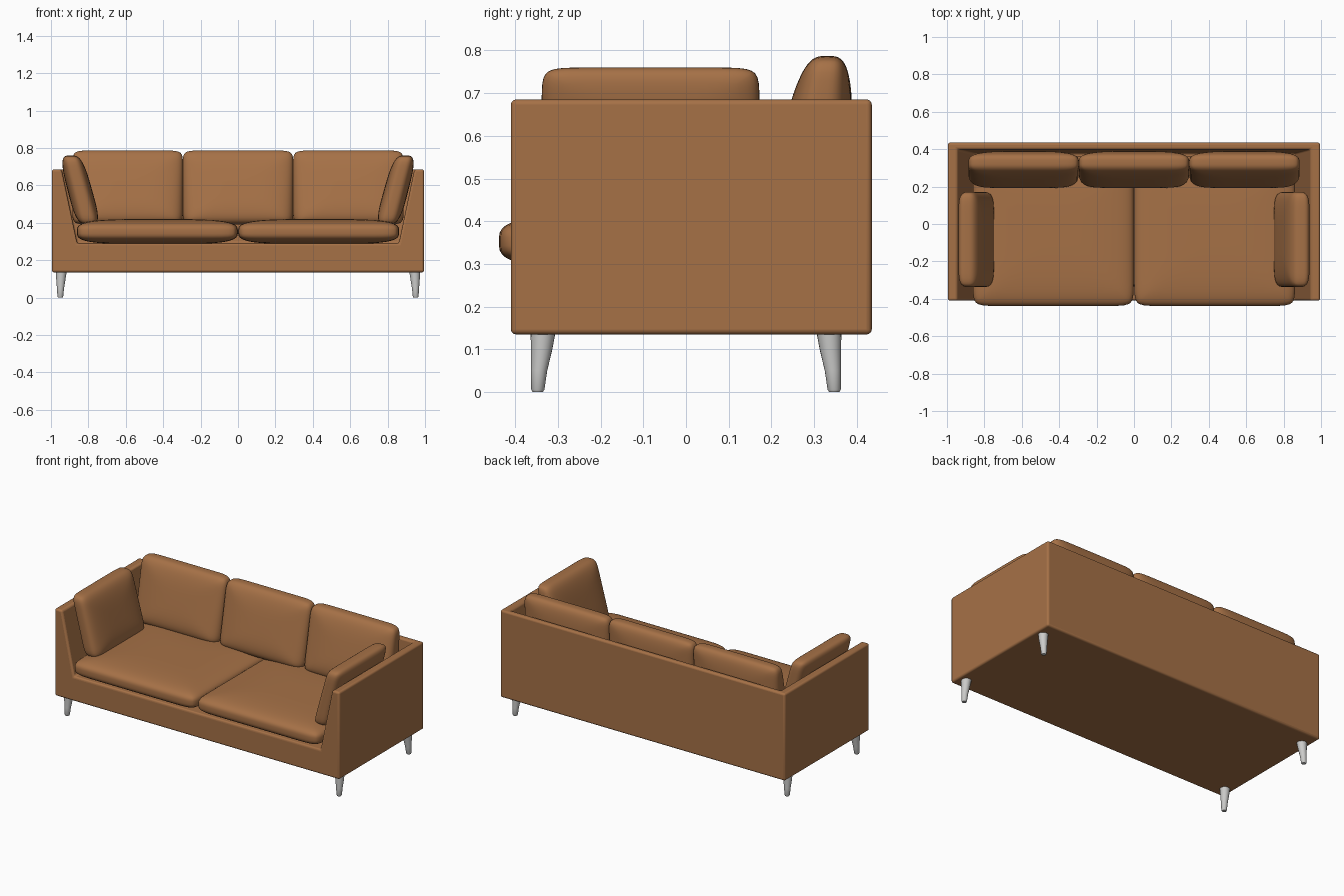
import bpy, bmesh, math

if "Cube" in bpy.data.objects:
    bpy.data.objects.remove(bpy.data.objects["Cube"])


def material(name, rgb):
    m = bpy.data.materials.new(name)
    m.diffuse_color = (*rgb, 1)
    m.use_nodes = True
    m.node_tree.nodes["Principled BSDF"].inputs["Base Color"].default_value = m.diffuse_color
    return m


LEATHER = material("tan leather", (0.38, 0.165, 0.062))
METAL = material("light grey metal", (0.60, 0.60, 0.59))


def finish(bm, name, mat, bevel=0, angle=40):
    bmesh.ops.recalc_face_normals(bm, faces=bm.faces)
    me = bpy.data.meshes.new(name)
    bm.to_mesh(me)
    bm.free()
    ob = bpy.data.objects.new(name, me)
    bpy.context.collection.objects.link(ob)
    me.materials.append(mat)
    if bevel:
        mod = ob.modifiers.new("soft edges", 'BEVEL')
        mod.width = bevel
        mod.segments = 4
    bpy.ops.object.select_all(action='DESELECT')
    ob.select_set(True)
    bpy.context.view_layer.objects.active = ob
    bpy.ops.object.shade_smooth_by_angle(angle=math.radians(angle))
    return ob


def cushion(name, quad, span, axis, a=12, b=3.5):
    """Pillow: rounded block (u span, v length, w thickness) fitted to a side profile."""
    bm = bmesh.new()
    bmesh.ops.create_cube(bm, size=2)
    bmesh.ops.subdivide_edges(bm, edges=bm.edges[:], cuts=19, use_grid_fill=True)
    for vert in bm.verts:
        u, v, w = (math.sin(c * math.pi / 2) for c in vert.co)
        r = ((abs(u)**a + abs(v)**a)**(b / a) + abs(w)**b)**(-1 / b)
        u, v, w = ((c * r + 1) / 2 for c in (u, v, w))
        weights = ((1 - v) * (1 - w), v * (1 - w), v * w, (1 - v) * w)
        p = sum(k * q[0] for k, q in zip(weights, quad))
        z = sum(k * q[1] for k, q in zip(weights, quad))
        s = span[0] + (span[1] - span[0]) * u
        vert.co = (s, p, z) if axis == 'x' else (p, s, z)
    return finish(bm, name, LEATHER, angle=60)


# Frame: base, sloping arms and back as one shell
YF, YB = -0.41, 0.435
profile = [(-.995, .135), (.995, .135), (.995, .685), (.943, .685),
           (.86, .29), (-.86, .29), (-.943, .685), (-.995, .685)]
points = [(x, YF, z) for x, z in profile]
points += [(-.995, YB, .135), (.995, YB, .135), (.995, YB, .685), (-.995, YB, .685)]
points += [(.943, .4, .685), (.86, .38, .29), (-.86, .38, .29), (-.943, .4, .685)]
bm = bmesh.new()
vs = [bm.verts.new(p) for p in points]
for f in [(0, 1, 2, 3, 4, 5, 6, 7), (0, 1, 9, 8), (1, 2, 10, 9), (0, 7, 11, 8),
          (8, 9, 10, 11), (2, 3, 12, 15, 6, 7, 11, 10), (3, 4, 13, 12),
          (4, 5, 14, 13), (5, 6, 15, 14), (12, 13, 14, 15)]:
    bm.faces.new([vs[i] for i in f])
finish(bm, "sofa_frame", LEATHER, bevel=0.012)

# Seat cushions
seat = [(-.438, .285), (.36, .285), (.36, .42), (-.438, .42)]
cushion("seat_cushion_left", seat, (-.862, -.001), 'x', a=16)
cushion("seat_cushion_right", seat, (.001, .862), 'x', a=16)

# Three back cushions, wedge shaped
back = [(.39, .39), (.39, .787), (.272, .787), (.168, .39)]
for i, side in enumerate(("left", "middle", "right")):
    x = (i - 1) * 0.59
    cushion("back_cushion_" + side, back, (x - .296, x + .296), 'x')

# Arm cushions leaning on the arms
for side, s in (("left", -1), ("right", 1)):
    arm = [(s * .865, .39), (s * .958, .76), (s * .832, .76), (s * .728, .39)]
    cushion("arm_cushion_" + side, arm, (-.338, .172), 'y')

# Tapered legs: (z, x centre, y centre, radius)
RINGS = [(0, .95, .347, .012), (.006, .95, .347, .0155), (.05, .949, .344, .019),
         (.10, .947, .338, .025), (.138, .945, .335, .029)]
N = 20
for sx, xn in ((-1, "left"), (1, "right")):
    for sy, yn in ((-1, "front"), (1, "back")):
        bm = bmesh.new()
        rings = [[bm.verts.new((sx * cx + r * math.cos(2 * math.pi * k / N),
                                sy * cy + r * math.sin(2 * math.pi * k / N), z))
                  for k in range(N)] for z, cx, cy, r in RINGS]
        for lo, hi in zip(rings, rings[1:]):
            for k in range(N):
                j = (k + 1) % N
                bm.faces.new((lo[k], lo[j], hi[j], hi[k]))
        bm.faces.new(rings[0])
        bm.faces.new(rings[-1])
        finish(bm, f"{yn}_leg_{xn}", METAL)
